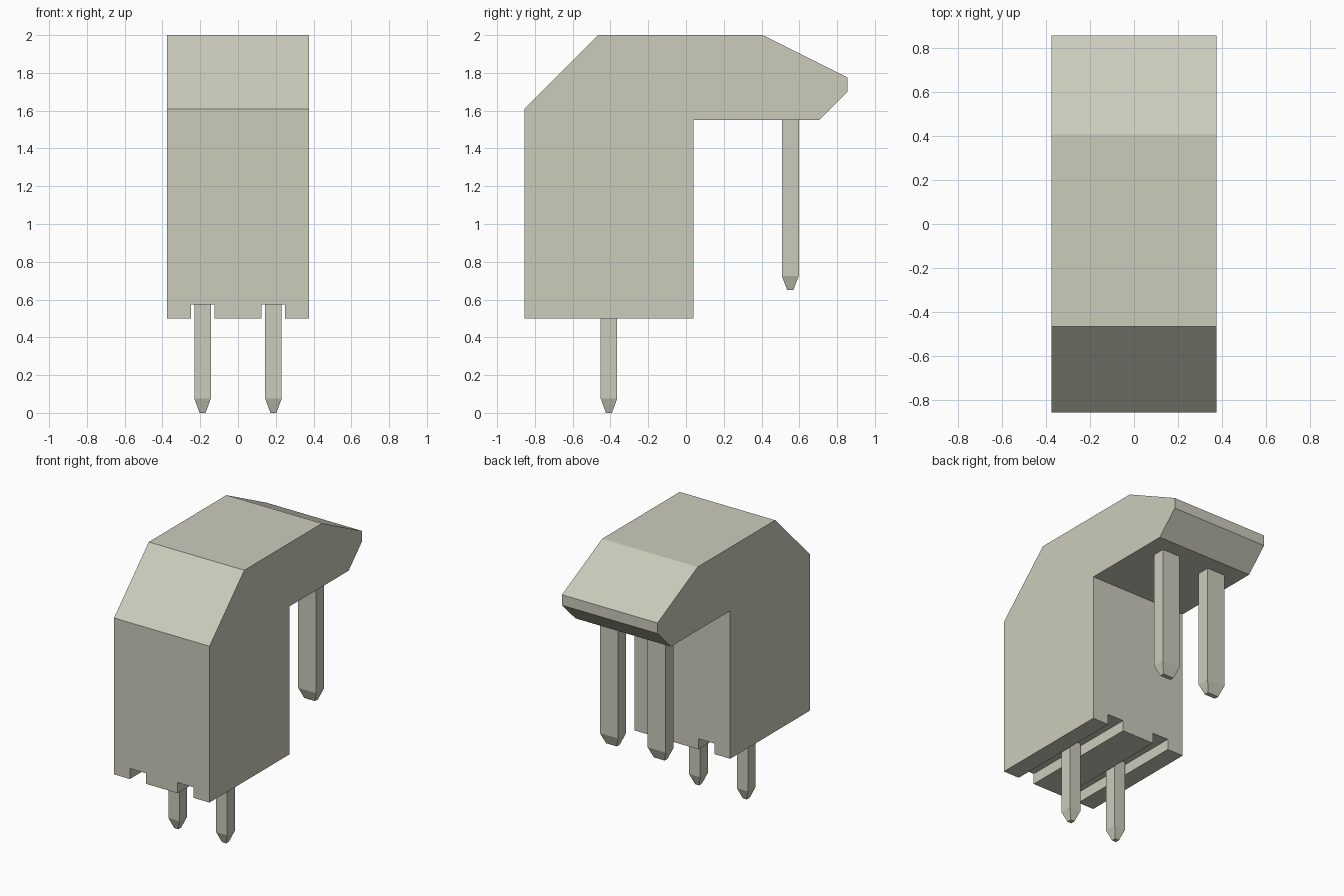
import bpy
import bmesh

if "Cube" in bpy.data.objects:
    bpy.data.objects.remove(bpy.data.objects["Cube"], do_unlink=True)

# One warm grey for the whole model
grey = bpy.data.materials.new("warm_grey")
grey.use_nodes = True
COLOUR = (0.6, 0.6, 0.5, 1.0)
grey.diffuse_color = COLOUR
grey.node_tree.nodes["Principled BSDF"].inputs["Base Color"].default_value = COLOUR


def finish(name, bm):
    bmesh.ops.recalc_face_normals(bm, faces=bm.faces)
    mesh = bpy.data.meshes.new(name)
    bm.to_mesh(mesh)
    bm.free()
    mesh.materials.append(grey)
    obj = bpy.data.objects.new(name, mesh)
    bpy.context.collection.objects.link(obj)
    return obj


def extrude_profile(name, profile, x0, x1):
    """Extrude a closed (y, z) profile along x."""
    bm = bmesh.new()
    face = bm.faces.new([bm.verts.new((x0, y, z)) for y, z in profile])
    ext = bmesh.ops.extrude_face_region(bm, geom=[face])["geom"]
    verts = [v for v in ext if isinstance(v, bmesh.types.BMVert)]
    bmesh.ops.translate(bm, verts=verts, vec=(x1 - x0, 0, 0))
    return finish(name, bm)


def pin(name, x, y, size, tip, z_tip, z_shoulder, z_top):
    """Rectangular pin whose lower end tapers to a blunt tip."""
    bm = bmesh.new()
    rings = []
    for (w, d), z in ((tip, z_tip), (size, z_shoulder), (size, z_top)):
        rings.append([bm.verts.new((x + sx * w / 2, y + sy * d / 2, z))
                      for sx, sy in ((-1, -1), (1, -1), (1, 1), (-1, 1))])
    for low, high in zip(rings, rings[1:]):
        for i in range(4):
            j = (i + 1) % 4
            bm.faces.new((low[i], low[j], high[j], high[i]))
    bm.faces.new(rings[0])
    bm.faces.new(rings[-1])
    return finish(name, bm)


# Housing with an overhanging, bevelled rear lip
body = extrude_profile("housing", [
    (-0.855, 0.5), (0.04, 0.5), (0.04, 1.55), (0.705, 1.55), (0.855, 1.70),
    (0.855, 1.775), (0.405, 2.0), (-0.465, 2.0), (-0.855, 1.61)], -0.375, 0.375)

# Two grooves cut along the underside
for x in (-0.1875, 0.1875):
    cutter = extrude_profile("groove_cutter", [
        (-1, 0.4), (0.2, 0.4), (0.2, 0.575), (-1, 0.575)], x - 0.0625, x + 0.0625)
    cutter.hide_render = True
    mod = body.modifiers.new("groove", "BOOLEAN")
    mod.operation = "DIFFERENCE"
    mod.solver = "EXACT"
    mod.object = cutter
    bpy.context.view_layer.objects.active = body
    bpy.ops.object.modifier_apply(modifier=mod.name)
    bpy.data.objects.remove(cutter, do_unlink=True)

# Pins: square ones under the housing, flat ones under the lip
for side, x in (("right", -0.1875), ("left", 0.1875)):
    pin("front_pin_" + side, x, -0.408, (0.087, 0.087), (0.032, 0.032), 0.0, 0.075, 0.575)
    pin("rear_pin_" + side, x, 0.552, (0.14, 0.09), (0.085, 0.032), 0.65, 0.725, 1.55)
